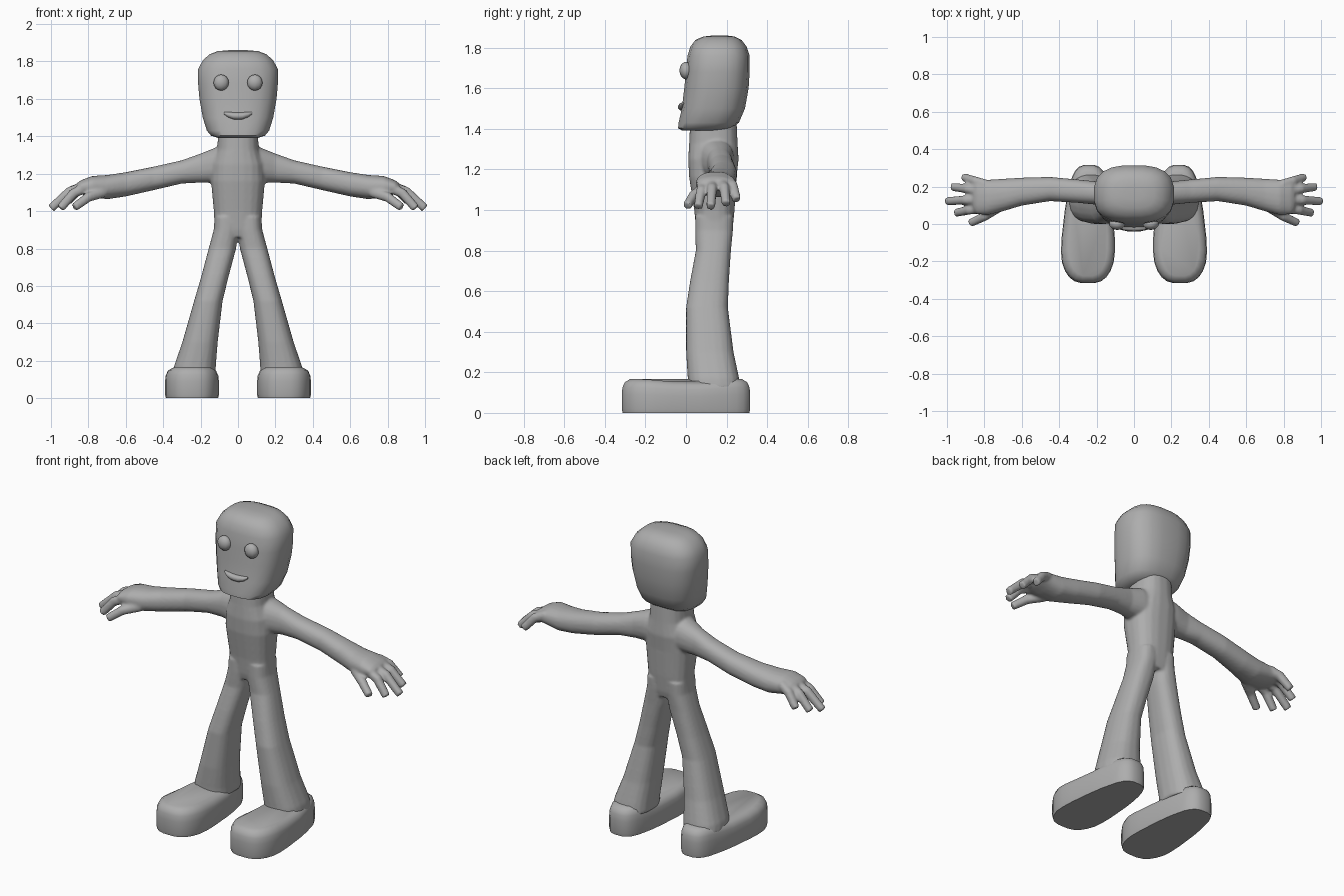
import bpy, bmesh, math
from mathutils import Vector

if "Cube" in bpy.data.objects:
    bpy.data.objects.remove(bpy.data.objects["Cube"])

grey = bpy.data.materials.new("clay_grey")
grey.diffuse_color = (0.42, 0.42, 0.42, 1)
grey.use_nodes = True
grey.node_tree.nodes["Principled BSDF"].inputs["Base Color"].default_value = grey.diffuse_color
X, Y, Z = Vector((1, 0, 0)), Vector((0, 1, 0)), Vector((0, 0, 1))


def ring(c, u, v, a, b, p=2.5, n=20):
    """Rounded-box cross-section of half sizes a, b."""
    pts = []
    for i in range(n):
        t = 2 * math.pi * (i + 0.5) / n
        s, k = math.sin(t), math.cos(t)
        pts.append(Vector(c) + u * a * math.copysign(abs(k) ** (2 / p), k)
                   + v * b * math.copysign(abs(s) ** (2 / p), s))
    return pts


def loft(bm, rings):
    """Skin a list of rings and cap both ends."""
    rows = [[bm.verts.new(p) for p in r] for r in rings]
    n = len(rows[0])
    for lo, hi in zip(rows, rows[1:]):
        for i in range(n):
            j = (i + 1) % n
            bm.faces.new((lo[i], lo[j], hi[j], hi[i]))
    bm.faces.new(rows[0][::-1])
    bm.faces.new(rows[-1])


def finish(name, bm, mirror=False, angle=50):
    bmesh.ops.recalc_face_normals(bm, faces=bm.faces)
    me = bpy.data.meshes.new(name)
    bm.to_mesh(me)
    bm.free()
    me.materials.append(grey)
    ob = bpy.data.objects.new(name, me)
    bpy.context.collection.objects.link(ob)
    bpy.ops.object.select_all(action='DESELECT')
    ob.select_set(True)
    bpy.context.view_layer.objects.active = ob
    bpy.ops.object.shade_smooth_by_angle(angle=math.radians(angle))
    if mirror:
        ob.modifiers.new("Mirror", 'MIRROR')
    return ob


def z_ring(z, x0, x1, y0, y1, p=2.5):
    return ring(((x0 + x1) / 2, (y0 + y1) / 2, z), X, Y, (x1 - x0) / 2, (y1 - y0) / 2, p)


def x_ring(x, z0, z1, y0, y1, p=2.3):
    return ring((x, (y0 + y1) / 2, (z0 + z1) / 2), Y, Z, (y1 - y0) / 2, (z1 - z0) / 2, p)


# torso and neck: z, half width, front, back
body = bmesh.new()
torso = [(0.86, .10, .06, .22), (0.90, .125, .05, .23), (1.0, .13, .04, .24),
         (1.16, .145, .015, .25), (1.25, .14, .01, .26), (1.33, .112, .015, .255),
         (1.44, .105, .02, .25)]
loft(body, [z_ring(z, -w, w, f, b) for z, w, f, b in torso])

# legs: z, inner x, outer x, front, back
leg = [(0.12, .12, .35, .01, .27), (0.17, .118, .343, .008, .263), (0.30, .108, .298, 0, .235),
       (0.52, .082, .235, 0, .207), (0.65, .05, .197, .02, .212), (0.80, .01, .157, .048, .222),
       (0.90, -.005, .13, .045, .232), (0.97, -.005, .125, .045, .235)]
# arms and palms: x, bottom, top, front, back
arm = [(0.0, 1.12, 1.36, .04, .24), (.12, 1.15, 1.34, .07, .237), (.20, 1.152, 1.308, .103, .228),
       (.30, 1.147, 1.272, .113, .238), (.45, 1.112, 1.238, .122, .252), (.60, 1.078, 1.208, .098, .248),
       (.70, 1.063, 1.193, .068, .242), (.78, 1.075, 1.188, .048, .237), (.84, 1.09, 1.165, .052, .235),
       (.86, 1.10, 1.15, .07, .22)]
# fingers: base, knuckle, tip
fingers = [((.72, .09, 1.10), (.80, .04, 1.075), (.875, .005, 1.02)),
           ((.80, .085, 1.13), (.88, .075, 1.095), (.95, .06, 1.015)),
           ((.80, .13, 1.135), (.90, .128, 1.105), (1.0, .122, 1.015)),
           ((.80, .175, 1.14), (.89, .188, 1.11), (.97, .198, 1.03)),
           ((.79, .21, 1.145), (.85, .23, 1.12), (.91, .25, 1.05))]
for side in (1, -1):
    def flip(r):
        return [Vector((p.x * side, p.y, p.z)) for p in r]
    loft(body, [flip(z_ring(*s)) for s in leg])
    loft(body, [flip(x_ring(*s)) for s in arm])
    for f in fingers:
        a, b, c = map(Vector, f)
        rings = []
        for p, d, r in ((a, b - a, .028), (b, c - a, .026), (c, c - b, .023)):
            u = d.normalized().cross(Z).normalized()
            v = u.cross(d.normalized())
            rings.append(flip(ring(p, u, v, r * .95, r, 2.3, 12)))
        loft(body, rings)
body_ob = finish("body", body, angle=180)
# blend limbs into one skin
m = body_ob.modifiers.new("Remesh", 'REMESH')
m.mode = 'VOXEL'
m.voxel_size = 0.008
m.use_smooth_shade = True
m = body_ob.modifiers.new("Smooth", 'SMOOTH')
m.factor = 0.5
m.iterations = 5

# head: z, half width, front, back
head = bmesh.new()
skull = [(1.392, .11, -.02, .19), (1.403, .145, -.04, .225), (1.43, .168, -.038, .262),
         (1.50, .19, -.022, .292), (1.60, .208, -.01, .310), (1.68, .215, -.002, .315),
         (1.76, .215, .006, .315), (1.805, .19, .02, .300), (1.838, .155, .045, .275),
         (1.855, .11, .085, .24), (1.86, .05, .13, .20)]
loft(head, [z_ring(z, -w, w, f, b, 2.7) for z, w, f, b in skull])
finish("head", head)

# eyes
eye = bmesh.new()
bmesh.ops.create_uvsphere(eye, u_segments=10, v_segments=8, radius=.043)
for v in eye.verts:
    v.co = Vector((v.co.x + .09, v.co.y * .75 + .0, v.co.z + 1.687))
finish("eyes", eye, mirror=True)

# smiling mouth
mouth = bmesh.new()
lips = [(-.076, 1.525, .006), (-.055, 1.516, .014), (-.025, 1.509, .019), (0, 1.508, .019),
        (.025, 1.509, .019), (.055, 1.516, .014), (.076, 1.525, .006)]
loft(mouth, [ring((x, -.02 + 1.2 * x * x, z), Y, Z, min(.02, h * 1.3), h, 2, 10)
             for x, z, h in lips])
finish("mouth", mouth)

# feet: broad toe, narrower heel, slight dip at the instep
foot = bmesh.new()
rows = []
for z, s in ((0, .97), (.02, 1), (.09, 1), (.125, .975), (.15, .90), (.166, .72)):
    row = ring((0, 0, z), X, Y, .155 - .155 * (1 - s), .318 - .14 * (1 - s), 2.9, 28)
    for p in row:
        k = min(1, max(0, (p.y + .2) / .4))
        p.x = p.x * (1 - .25 * k) + .247 - .007 * k
        p.z *= .88 + .12 * min(1, abs(p.y - .02) / .22)
    rows.append(row)
loft(foot, rows)
finish("feet", foot, mirror=True)
